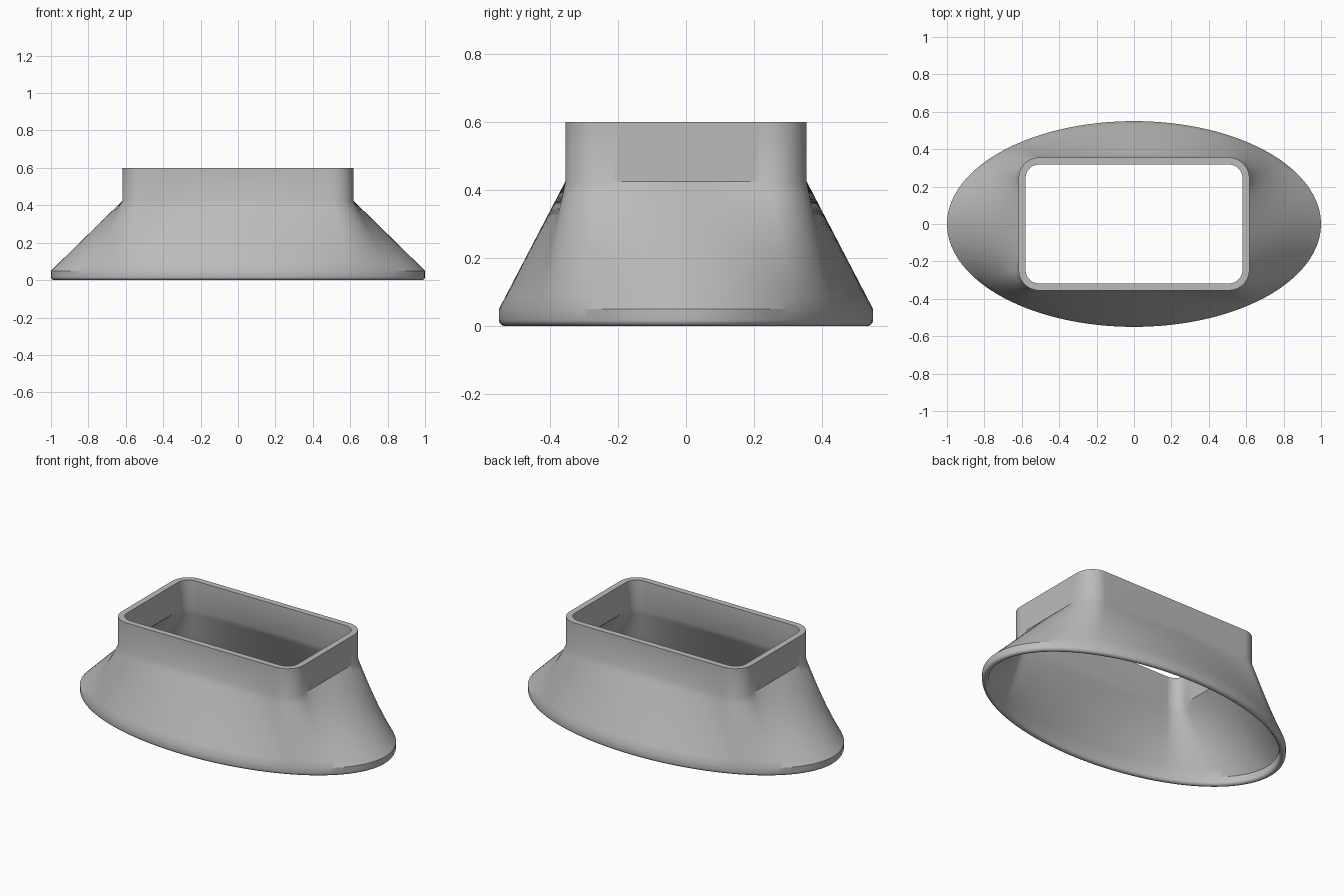
import bpy, bmesh
from math import sin, cos, pi, sqrt, radians

cube = bpy.data.objects.get("Cube")
if cube:
    bpy.data.objects.remove(cube)

WALL = 0.037
COLLAR = (0.617, 0.355, 0.11)   # half width, half depth, corner radius
BASE = (1.0, 0.55)              # half axes of the oval mouth
FLARE_BOTTOM, FLARE_TOP, HEIGHT = 0.05, 0.425, 0.6
ROUND = 0.018                   # rounded lip radius


def rounded_rect(inset):
    """Rounded rectangle outline, counter-clockwise, evenly sampled per piece."""
    hx, hy, r = COLLAR[0] - inset, COLLAR[1] - inset, COLLAR[2] - inset
    cx, cy = hx - r, hy - r
    corners = [(cx, cy), (-cx, cy), (-cx, -cy), (cx, -cy)]
    arcs = []
    for q, (x, y) in enumerate(corners):
        arcs.append([(x + r * cos((q + i / 12) * pi / 2),
                      y + r * sin((q + i / 12) * pi / 2)) for i in range(13)])
    points = []
    for q, arc in enumerate(arcs):
        points += arc
        (ax, ay), (bx, by) = arc[-1], arcs[(q + 1) % 4][0]
        n = 32 if q % 2 == 0 else 20
        points += [(ax + (bx - ax) * i / n, ay + (by - ay) * i / n) for i in range(1, n)]
    return points


def oval(inset):
    """Collar outline projected outward from the centre onto the oval."""
    a, b = BASE[0] - inset, BASE[1] - inset
    return [(x / sqrt((x / a) ** 2 + (y / b) ** 2), y / sqrt((x / a) ** 2 + (y / b) ** 2))
            for x, y in rounded_rect(0)]


def flare(inset):
    """Rings from the oval mouth up to the rectangular collar."""
    low, high, steps = oval(inset), rounded_rect(inset), 10
    rings = []
    for s in range(steps + 1):
        t = s / steps
        z = FLARE_BOTTOM + (FLARE_TOP - FLARE_BOTTOM) * t
        rings.append([(p[0] + (q[0] - p[0]) * t, p[1] + (q[1] - p[1]) * t, z)
                      for p, q in zip(low, high)])
    return rings


def at_height(points, z):
    return [(x, y, z) for x, y in points]


# Rounded lip of the mouth, from inside to outside
lip = []
for side in (1, -1):
    for i in range(7):
        a = i / 6 * pi / 2
        if side == 1:
            inset = WALL - ROUND + ROUND * cos(a)
        else:
            a = pi / 2 - a
            inset = ROUND - ROUND * cos(a)
        lip.append(at_height(oval(inset), ROUND - ROUND * sin(a)))

# Full wall cross-section: lip, outer flare, collar, inner flare
rings = lip + flare(0)
rings += [at_height(rounded_rect(0), HEIGHT), at_height(rounded_rect(WALL), HEIGHT)]
rings += flare(WALL)[::-1]

bm = bmesh.new()
verts = [[bm.verts.new(p) for p in ring] for ring in rings]
for k, low in enumerate(verts):
    high = verts[(k + 1) % len(verts)]
    for i in range(len(low)):
        j = (i + 1) % len(low)
        bm.faces.new((low[i], low[j], high[j], high[i]))
bmesh.ops.recalc_face_normals(bm, faces=bm.faces)

mesh = bpy.data.meshes.new("duct_adapter")
bm.to_mesh(mesh)
bm.free()
adapter = bpy.data.objects.new("duct_adapter", mesh)
bpy.context.collection.objects.link(adapter)

# Plain grey plastic
grey = bpy.data.materials.new("plain_grey")
grey.use_nodes = True
colour = (0.5, 0.5, 0.5, 1)
grey.diffuse_color = colour
grey.node_tree.nodes["Principled BSDF"].inputs["Base Color"].default_value = colour
mesh.materials.append(grey)

bpy.ops.object.select_all(action='DESELECT')
adapter.select_set(True)
bpy.context.view_layer.objects.active = adapter
bpy.ops.object.shade_smooth_by_angle(angle=radians(30))
